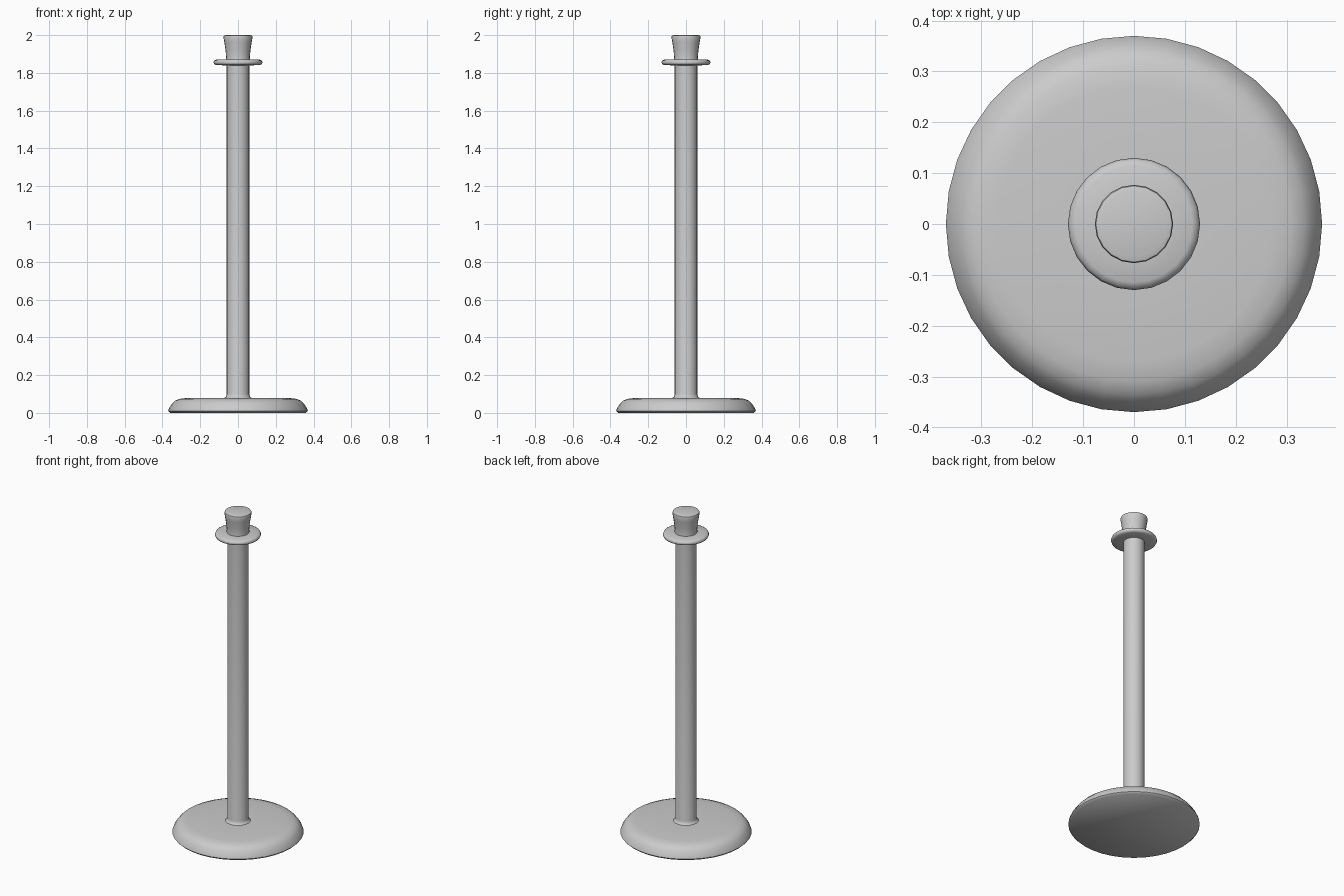
import bpy, bmesh, math

cube = bpy.data.objects.get("Cube")
if cube:
    bpy.data.objects.remove(cube, do_unlink=True)

# Single painted-metal colour
metal = bpy.data.materials.new("light_grey_metal")
metal.use_nodes = True
grey = (0.6, 0.6, 0.6, 1)
metal.diffuse_color = grey
metal.node_tree.nodes["Principled BSDF"].inputs["Base Color"].default_value = grey


def lathe(name, profile, sides):
    """Spin a (radius, height) profile around z, closing it at both ends."""
    bm = bmesh.new()
    rings = []
    for r, z in profile:
        rings.append([bm.verts.new((r * math.cos(a), r * math.sin(a), z))
                      for a in (math.tau * i / sides for i in range(sides))])
    for low, high in zip(rings, rings[1:]):
        for i in range(sides):
            j = (i + 1) % sides
            bm.faces.new((low[i], low[j], high[j], high[i]))
    bm.faces.new(rings[0][::-1])
    bm.faces.new(rings[-1])
    mesh = bpy.data.meshes.new(name)
    bm.to_mesh(mesh)
    bm.free()
    mesh.materials.append(metal)
    obj = bpy.data.objects.new(name, mesh)
    bpy.context.collection.objects.link(obj)
    bpy.ops.object.select_all(action="DESELECT")
    obj.select_set(True)
    bpy.context.view_layer.objects.active = obj
    bpy.ops.object.shade_smooth_by_angle(angle=math.radians(50))
    return obj


# Weighted floor disc with a rounded rim
lathe("base", [(0.36, 0), (0.37, 0.01), (0.365, 0.025), (0.35, 0.048), (0.335, 0.064),
               (0.31, 0.074), (0.27, 0.079), (0.1, 0.08)], 36)

# Upright pole with a small flare where it meets the base
lathe("pole", [(0.075, 0.078), (0.064, 0.084), (0.06, 0.1), (0.06, 1.86)], 20)

# Thin rounded collar
lathe("collar", [(0.06, 1.84), (0.115, 1.841), (0.126, 1.846), (0.13, 1.855),
                 (0.126, 1.865), (0.115, 1.87), (0.06, 1.872)], 24)

# Flared top cap
lathe("top_cap", [(0.065, 1.865), (0.063, 1.885), (0.066, 1.92), (0.073, 1.965),
                  (0.077, 1.99), (0.075, 1.997), (0.065, 2.0)], 20)
